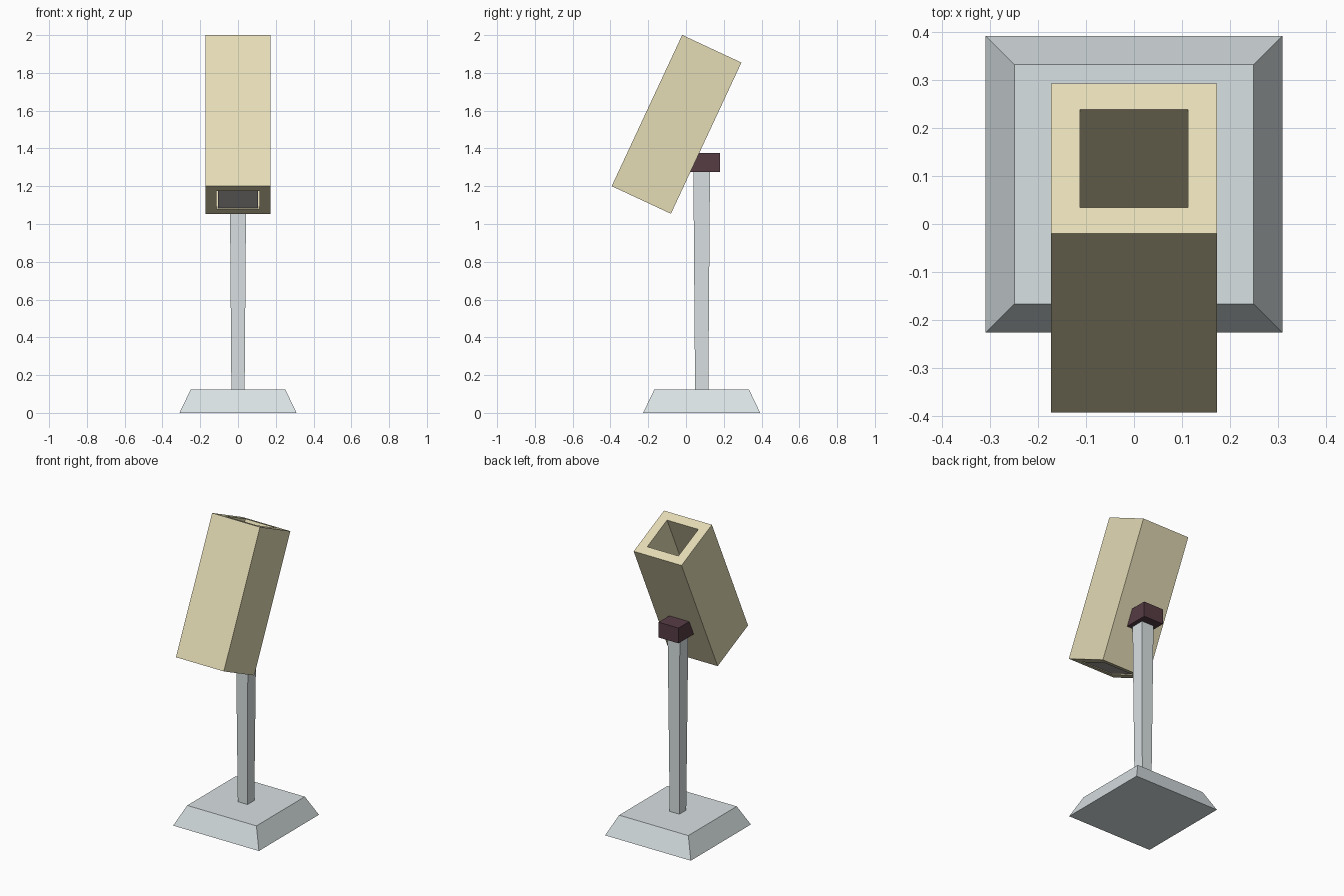
import bpy, bmesh, math

cube = bpy.data.objects.get("Cube")
if cube:
    bpy.data.objects.remove(cube, do_unlink=True)


def material(name, rgb):
    """Flat material from sRGB bytes, stored as linear values."""
    lin = [((c / 255 + 0.055) / 1.055) ** 2.4 for c in rgb] + [1]
    mat = bpy.data.materials.new(name)
    mat.use_nodes = True
    mat.diffuse_color = lin
    mat.node_tree.nodes["Principled BSDF"].inputs["Base Color"].default_value = lin
    return mat


def square_loops(name, mat, loops, location, tilt=0, hollow=False):
    """Join square rings (half x, half y, z) into a solid or a hollow tube."""
    bm = bmesh.new()
    rings = [[bm.verts.new((sx * hx, sy * hy, z))
              for sx, sy in ((-1, -1), (1, -1), (1, 1), (-1, 1))]
             for hx, hy, z in loops]
    pairs = list(zip(rings, rings[1:]))
    if hollow:
        pairs.append((rings[-1], rings[0]))
    else:
        bm.faces.new(rings[0])
        bm.faces.new(rings[-1])
    for a, b in pairs:
        for i in range(4):
            j = (i + 1) % 4
            bm.faces.new((a[i], a[j], b[j], b[i]))
    bmesh.ops.recalc_face_normals(bm, faces=bm.faces)
    mesh = bpy.data.meshes.new(name)
    bm.to_mesh(mesh)
    bm.free()
    mesh.materials.append(mat)
    obj = bpy.data.objects.new(name, mesh)
    obj.location = location
    obj.rotation_euler.x = tilt
    bpy.context.collection.objects.link(obj)
    return obj


cream = material("cream", (228, 219, 181))
pale_grey = material("pale grey", (217, 225, 227))
dark_plum = material("dark plum", (86, 60, 68))
lens_grey = material("lens grey", (200, 190, 192))

# Stand: sloped foot and a post that widens upward
AXIS_Y = 0.083
square_loops("base", pale_grey, [(0.31, 0.31, 0), (0.25, 0.25, 0.125)], (0, AXIS_Y, 0))
square_loops("post", pale_grey, [(0.035, 0.035, 0.12), (0.044, 0.044, 1.28)], (0, AXIS_Y, 0))

# Bracket joining post and head
square_loops("bracket", dark_plum, [(0.072, 0.079, 1.275), (0.072, 0.079, 1.375)], (0, 0.101, 0))

# Tilted hollow head
TILT = math.radians(-25)
HEAD = (0, -0.05, 1.5275)
OUT, INN, HALF = 0.173, 0.113, 0.4415
square_loops("head", cream,
             [(OUT, OUT, -HALF), (OUT, OUT, HALF), (INN, INN, HALF), (INN, INN, -HALF)],
             HEAD, TILT, hollow=True)

# Lens closing the lower end of the head
square_loops("lens", lens_grey,
             [(0.107, INN, -HALF + 0.005), (0.107, INN, -HALF + 0.03)], HEAD, TILT)
